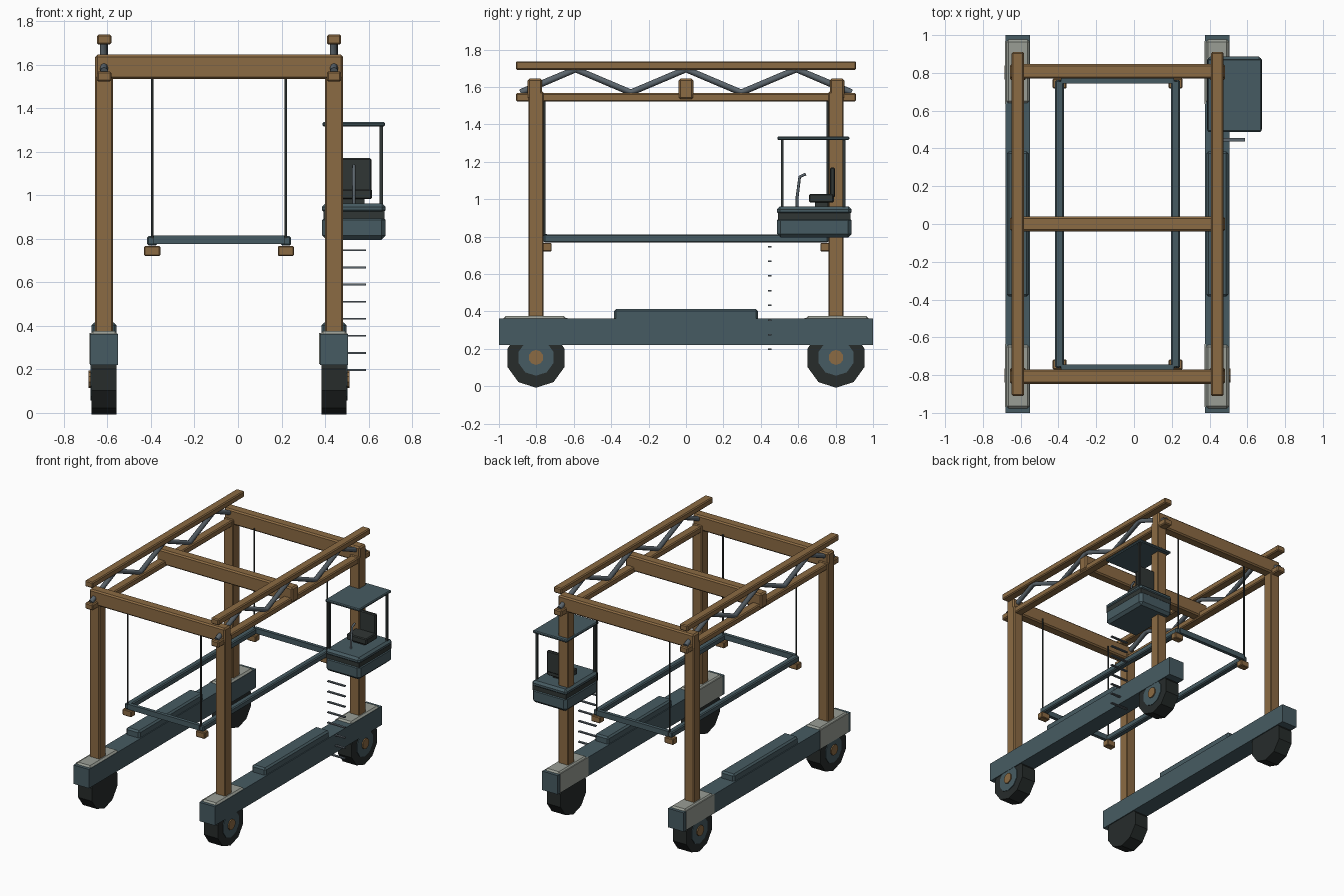
import bpy
import math
from mathutils import Matrix

old = bpy.data.objects.get("Cube")
if old:
    bpy.data.objects.remove(old, do_unlink=True)


def material(name, rgb):
    m = bpy.data.materials.new(name)
    m.use_nodes = True
    m.diffuse_color = (*rgb, 1)
    node = next(n for n in m.node_tree.nodes if n.type == "BSDF_PRINCIPLED")
    node.inputs["Base Color"].default_value = (*rgb, 1)
    return m


OCHRE = material("ochre paint", (0.26, 0.145, 0.056))
TEAL = material("slate teal paint", (0.062, 0.105, 0.122))
GREY = material("pale grey plate", (0.32, 0.34, 0.3))
RUBBER = material("black rubber", (0.02, 0.025, 0.024))
DARK = material("dark trim", (0.03, 0.037, 0.035))
STEEL = material("blue steel", (0.105, 0.13, 0.15))


def box(name, xs, ys, zs, mat, bevel=0.0):
    """Box between the given limits, with optional chamfered edges."""
    lo, hi = zip(xs, ys, zs)
    bpy.ops.mesh.primitive_cube_add(size=1)
    ob = bpy.context.object
    ob.name = name
    size = [b - a for a, b in zip(lo, hi)]
    mid = [(a + b) / 2 for a, b in zip(lo, hi)]
    ob.data.transform(Matrix.Translation(mid) @ Matrix.Diagonal((*size, 1)))
    ob.data.materials.append(mat)
    if bevel:
        mod = ob.modifiers.new("chamfer", "BEVEL")
        mod.width = bevel
        mod.segments = 1
    return ob


def around(c, half):
    return (c - half, c + half)


def disc(name, loc, radius, width, mat, sides=10):
    """Flat-sided disc with its axle along x."""
    bpy.ops.mesh.primitive_cylinder_add(vertices=sides, radius=radius, depth=width)
    ob = bpy.context.object
    ob.name = name
    ob.data.transform(Matrix.Translation(loc) @ Matrix.Rotation(math.pi / 2, 4, "Y")
                      @ Matrix.Rotation(math.pi / 2, 4, "Z"))
    ob.data.materials.append(mat)


def tube(name, points, radius, mat, sides=2):
    """Bar swept along a polyline."""
    cu = bpy.data.curves.new(name, "CURVE")
    cu.dimensions = "3D"
    cu.bevel_depth = radius
    cu.bevel_resolution = sides
    cu.use_fill_caps = True
    sp = cu.splines.new("POLY")
    sp.points.add(len(points) - 1)
    for p, co in zip(sp.points, points):
        p.co = (*co, 1)
    cu.materials.append(mat)
    ob = bpy.data.objects.new(name, cu)
    bpy.context.collection.objects.link(ob)


MID = -0.087     # centre line of the frame
TRACK = 0.528    # half distance between the two sides

for label, side in (("right", -1), ("left", 1)):
    x = MID + side * TRACK

    # Wheel beam with raised centre housing
    box(label + "_wheel_beam", around(x, 0.065), (-1, 1), (0.22, 0.363), TEAL)
    box(label + "_beam_housing", around(x, 0.058), (-0.385, 0.385), (0.35, 0.414), TEAL, 0.012)

    for end, y in (("front", -0.802), ("back", 0.802)):
        tag = label + "_" + end
        # Pale saddle plates on the top and on one flank
        box(tag + "_saddle_top", around(x, 0.062), around(y + 0.006 * (1 if y > 0 else -1), 0.168),
            (0.345, 0.375), GREY, 0.012)
        box(tag + "_saddle_flank", (x - 0.068, x - 0.06), around(y, 0.168), (0.225, 0.366), GREY)
        box(tag + "_leg", around(x, 0.041), around(y, 0.04), (0.36, 1.575), OCHRE, 0.006)
        # Wheel, rim and hub on the outer face
        disc(tag + "_tyre", (x, y, 0.152), 0.16, 0.116, RUBBER)
        disc(tag + "_rim", (x + side * 0.057, y, 0.154), 0.098, 0.012, TEAL)
        disc(tag + "_hub", (x + side * 0.063, y, 0.154), 0.04, 0.016, OCHRE)

    # Roof truss: two chords and a zigzag web
    box(label + "_lower_chord", around(x, 0.033), (-0.91, 0.91), (1.522, 1.568), OCHRE, 0.007)
    box(label + "_upper_chord", around(x, 0.033), (-0.91, 0.91), (1.691, 1.737), OCHRE, 0.007)
    web = [(x, -0.885 + 0.295 * i, 1.695 if i % 2 else 1.57) for i in range(7)]
    tube(label + "_truss_web", web, 0.018, STEEL)

# Cross girders
for label, y in (("front", -0.808), ("middle", 0.0), ("back", 0.808)):
    box(label + "_girder", (-0.656, 0.482), around(y, 0.039), (1.533, 1.645), OCHRE, 0.01)

# Hanging lifting frame
for label, side in (("right", -1), ("left", 1)):
    x = MID + side * 0.307
    box(label + "_lift_bar", around(x, 0.023), (-0.762, 0.762), (0.768, 0.812), TEAL, 0.007)
    for end, s in (("front", -1), ("back", 1)):
        tag = label + "_" + end
        box(tag + "_grip", around(x, 0.037), around(s * 0.744, 0.026), (0.72, 0.767), OCHRE, 0.005)
        tube(tag + "_rope", [(x, s * 0.757, 0.8), (x, s * 0.757, 1.56)], 0.006, DARK, 1)
for end, y in (("front", -0.757), ("back", 0.757)):
    box(end + "_lift_crossbar", around(MID, 0.3), around(y, 0.013), (0.775, 0.815), TEAL)

# Operator cab
CX, CY = 0.532, 0.686
box("cab_base", around(CX, 0.146), around(CY, 0.2), (0.795, 0.906), TEAL, 0.02)
box("cab_seam", around(CX, 0.14), around(CY, 0.194), (0.89, 0.93), DARK)
box("cab_floor", around(CX, 0.146), around(CY, 0.2), (0.915, 0.962), TEAL, 0.016)
box("cab_roof", around(CX, 0.144), around(CY - 0.005, 0.193), (1.316, 1.336), TEAL, 0.006)
for label, s in (("front", -1), ("back", 1)):
    box(label + "_cab_post", around(CX + s * 0.126, 0.007), around(CY - 0.006 + s * 0.165, 0.007),
        (0.955, 1.32), DARK)

# Seat and control lever
box("seat_cushion", around(CX, 0.083), (0.658, 0.79), (0.982, 1.028), DARK, 0.006)
box("seat_pedestal", around(CX, 0.05), (0.69, 0.76), (0.95, 0.99), DARK)
box("seat_back", around(CX, 0.08), (0.77, 0.796), (1.01, 1.17), DARK, 0.006)
tube("control_lever", [(CX, 0.594, 0.95), (CX, 0.594, 1.01), (CX, 0.608, 1.12), (CX, 0.64, 1.135)],
     0.008, STEEL)

# Ladder rungs
for i in range(8):
    z = 0.197 + i * 0.0785
    box(f"ladder_rung_{i + 1}", (0.44, 0.587), around(0.447, 0.009), around(z, 0.004), STEEL)
